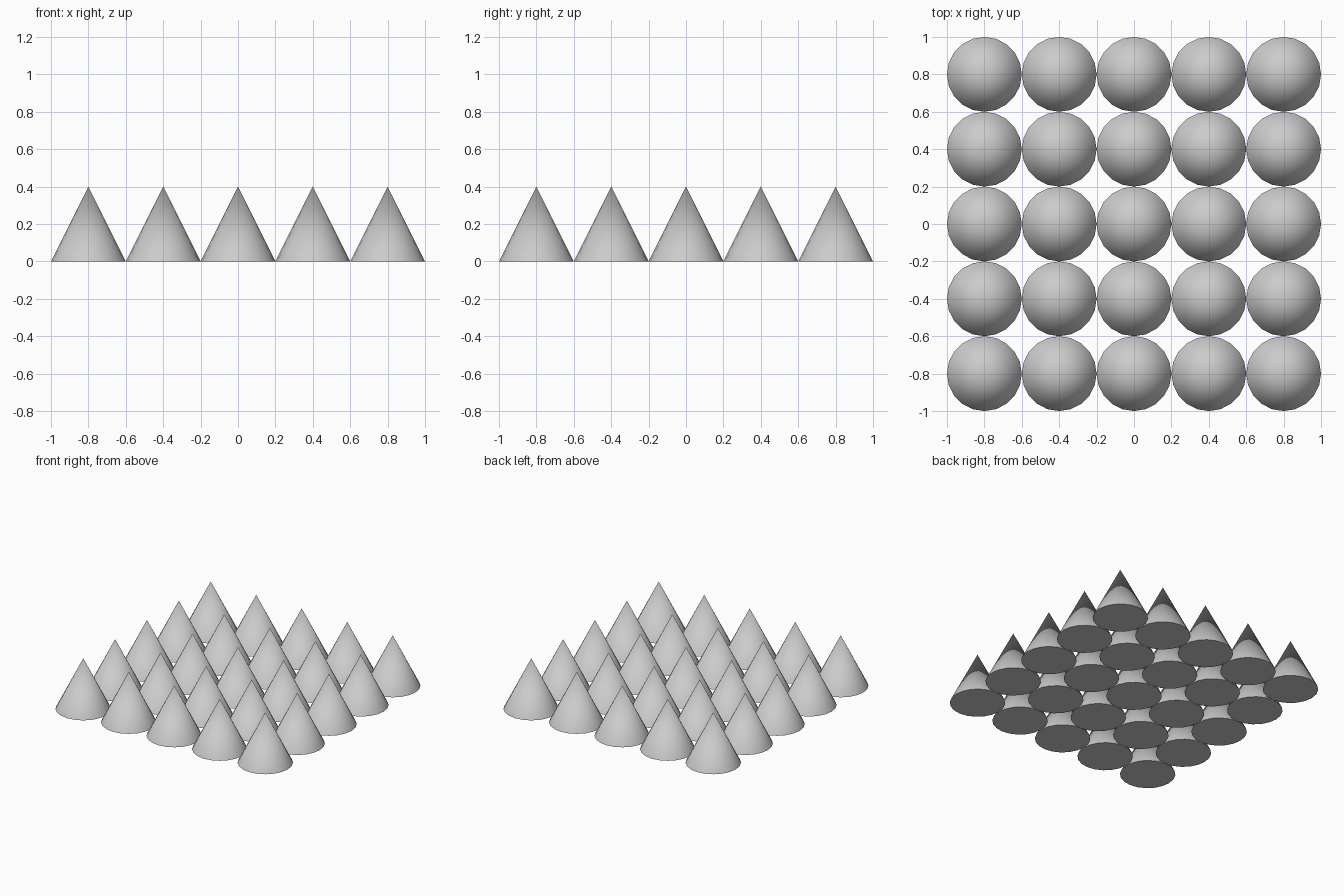
import bpy
import math

if "Cube" in bpy.data.objects:
    bpy.data.objects.remove(bpy.data.objects["Cube"])

R, H, N, SIDES = 0.2, 0.4, 5, 20

# One capped cone, smooth sides with a sharp base rim
bpy.ops.mesh.primitive_cone_add(vertices=SIDES, radius1=R, radius2=0, depth=H,
                                location=(-0.8, -0.8, H / 2))
first = bpy.context.object
bpy.ops.object.shade_smooth_by_angle(angle=math.radians(40))
first.name = "cone_0_0"

# Repeat it over a square grid, sharing the same mesh
for i in range(N):
    for j in range(N):
        if i or j:
            cone = first.copy()
            cone.name = f"cone_{i}_{j}"
            cone.location = (-0.8 + 2 * R * i, -0.8 + 2 * R * j, H / 2)
            bpy.context.collection.objects.link(cone)
